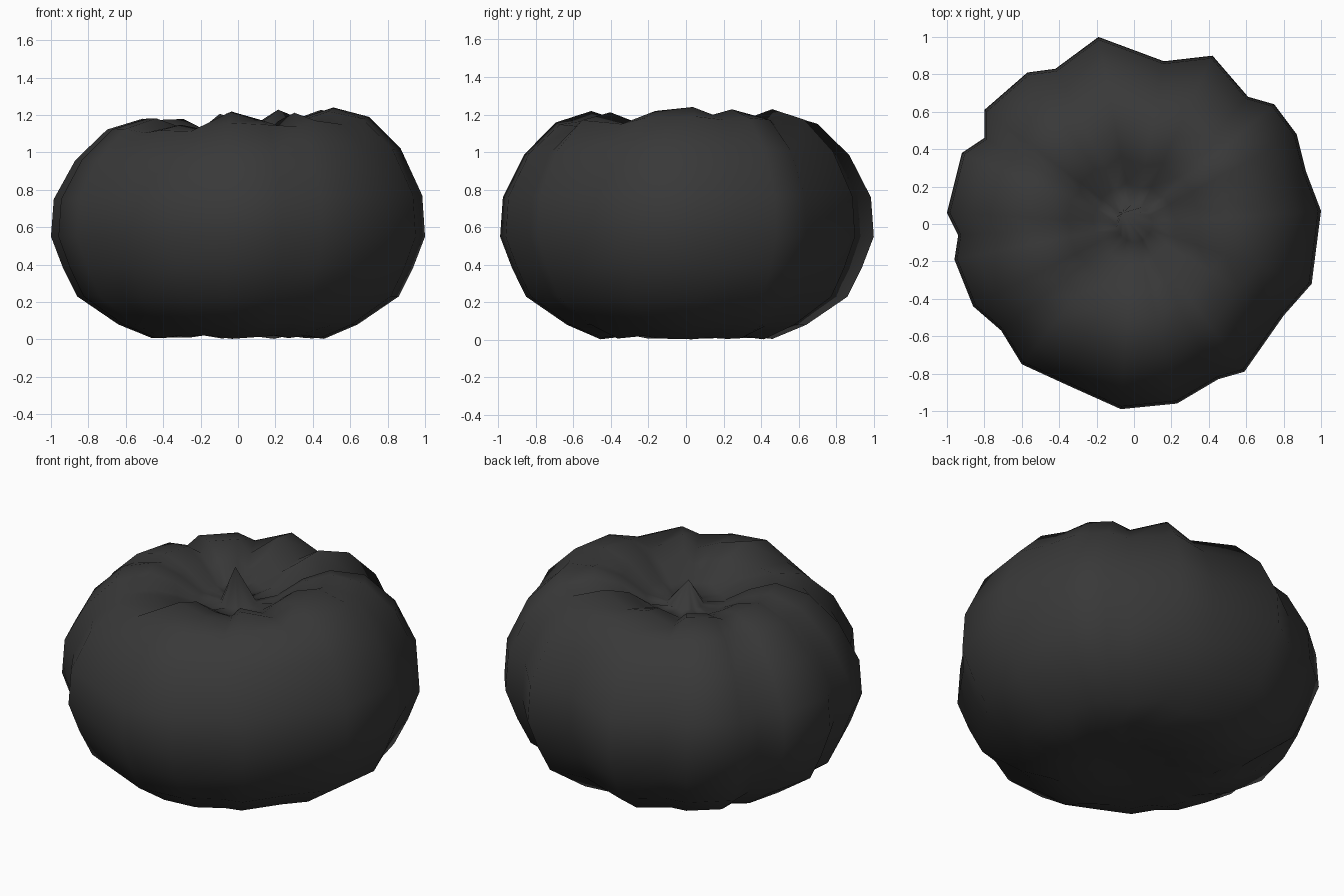
import bpy, bmesh, math

# Widest outline seen from above, lobe by lobe: x, y, groove amount (0 lobe .. 1 crease)
OUTLINE = [
    (1.00, 0.07, 0), (0.92, 0.28, 0.4), (0.87, 0.48, 0.1), (0.75, 0.64, 0.3), (0.61, 0.68, 1),
    (0.42, 0.90, 0), (0.16, 0.87, 0.8), (-0.19, 1.00, 0.1), (-0.42, 0.83, 1),
    (-0.57, 0.81, 0.3), (-0.80, 0.61, 0.3), (-0.80, 0.46, 0.7), (-0.92, 0.38, 0.3),
    (-1.00, 0.06, 0.2), (-0.94, -0.06, 0.4), (-0.96, -0.19, 0.2), (-0.86, -0.44, 0.2),
    (-0.71, -0.57, 0.8), (-0.60, -0.75, 0.6), (-0.36, -0.86, 0.9), (-0.07, -0.99, 0),
    (0.23, -0.96, 0.5), (0.45, -0.83, 0.9), (0.59, -0.79, 0.2), (0.80, -0.49, 0.9),
    (0.95, -0.32, 0.2)]

# Side profile: radius fraction, height, groove drop, tilt towards +x
PROFILE = [
    (0.22, 0.035, 0, 0), (0.46, 0.003, -0.02, 0), (0.64, 0.08, 0, 0), (0.86, 0.23, 0, 0),
    (0.935, 0.38, 0, 0), (1.00, 0.55, 0, 0), (0.985, 0.76, 0, 0.01), (0.87, 0.99, 0.01, 0.03),
    (0.70, 1.16, 0.04, 0.03), (0.51, 1.22, 0.10, 0.02), (0.36, 1.17, 0.08, 0.02),
    (0.22, 1.07, 0.03, 0.01), (0.10, 1.04, 0, 0)]

bm = bmesh.new()

# Lobed body, ring by ring
rings = []
for f, z, drop, tilt in PROFILE:
    ring = []
    for x, y, g in OUTLINE:
        tx = tilt * x / math.hypot(x, y)
        ring.append(bm.verts.new((f * x, f * y, z - drop * g + tx)))
    rings.append(ring)

n = len(OUTLINE)
for lo, hi in zip(rings, rings[1:]):
    for i in range(n):
        j = (i + 1) % n
        bm.faces.new((lo[i], lo[j], hi[j], hi[i]))

# Dimpled underside and the pointed nub in the top hollow
base = bm.verts.new((0, 0, 0.045))
tip = bm.verts.new((-0.06, 0.06, 1.21))
for i in range(n):
    j = (i + 1) % n
    bm.faces.new((rings[0][j], rings[0][i], base))
    bm.faces.new((rings[-1][i], rings[-1][j], tip))

bmesh.ops.recalc_face_normals(bm, faces=bm.faces)
for face in bm.faces:
    face.smooth = True

mesh = bpy.data.meshes.new("lobed_body")
bm.to_mesh(mesh)
bm.free()
body = bpy.data.objects.new("lobed_body", mesh)
bpy.context.collection.objects.link(body)

# Dark skin
mat = bpy.data.materials.new("dark_skin")
mat.diffuse_color = (0.04, 0.04, 0.04, 1)
mesh.materials.append(mat)
